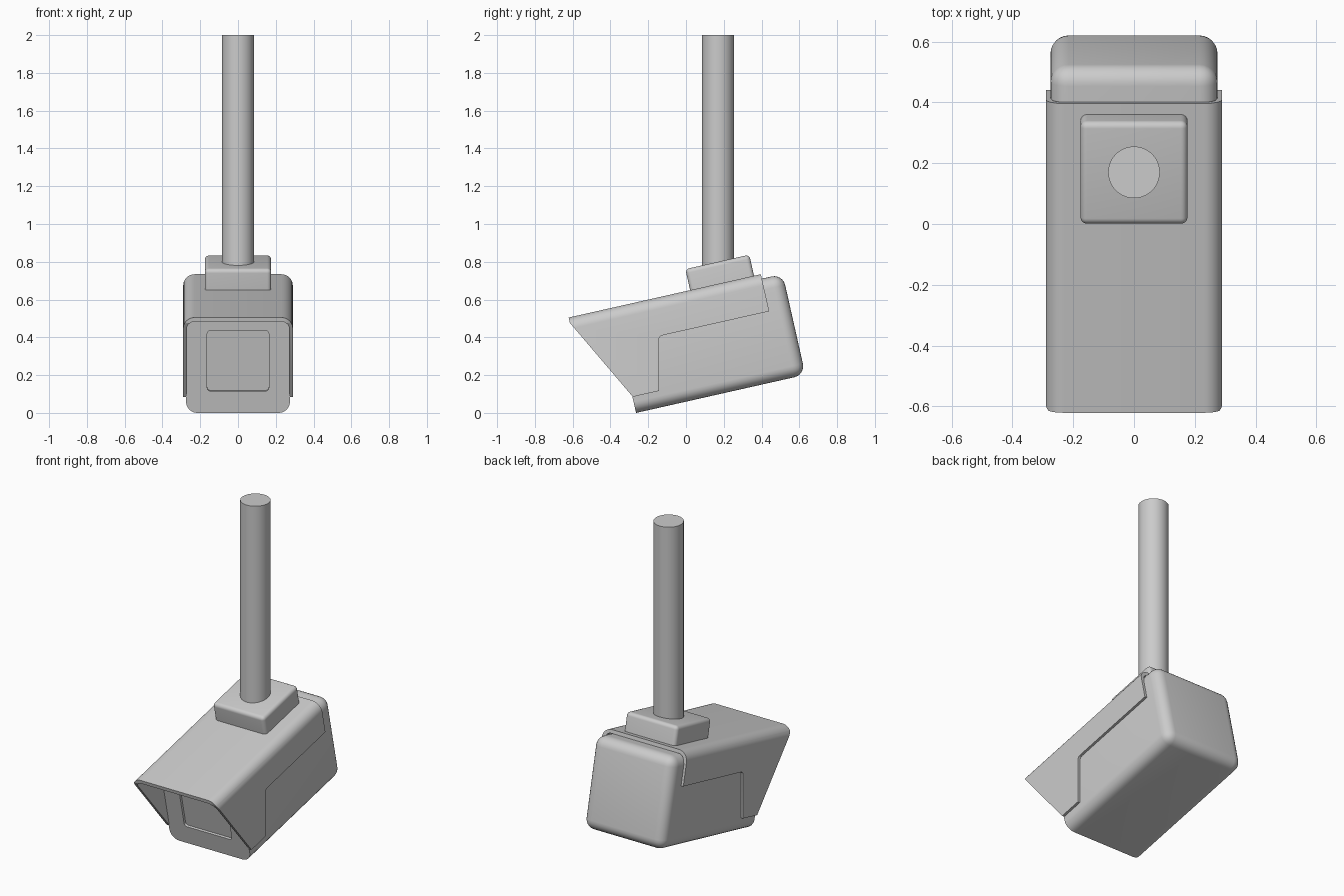
import bpy, bmesh
from math import radians, sin, cos, pi
from mathutils import Vector

if "Cube" in bpy.data.objects:
    bpy.data.objects.remove(bpy.data.objects["Cube"])

TILT = radians(12.7)   # the camera head leans nose-down about x


def finish(name, bm, tilt=True):
    bmesh.ops.recalc_face_normals(bm, faces=bm.faces)
    me = bpy.data.meshes.new(name)
    bm.to_mesh(me)
    bm.free()
    ob = bpy.data.objects.new(name, me)
    bpy.context.collection.objects.link(ob)
    if tilt:
        ob.rotation_euler.x = TILT
    return ob


def box(lo, hi):
    bm = bmesh.new()
    bmesh.ops.create_cube(bm, size=1)
    for v in bm.verts:
        v.co = Vector([lo[i] + (v.co[i] + 0.5) * (hi[i] - lo[i]) for i in range(3)])
    return bm


def bevel(bm, radius, keep):
    edges = [e for e in bm.edges if keep(e)]
    bmesh.ops.bevel(bm, geom=edges, offset=radius, offset_type='OFFSET',
                    segments=6, profile=0.5, affect='EDGES')


def prism(points, direction):
    bm = bmesh.new()
    face = bm.faces.new([bm.verts.new(p) for p in points])
    ext = bmesh.ops.extrude_face_region(bm, geom=[face])
    moved = [g for g in ext['geom'] if isinstance(g, bmesh.types.BMVert)]
    bmesh.ops.translate(bm, vec=direction, verts=moved)
    return bm


def boolean(ob, cutter, op):
    bpy.context.view_layer.update()
    m = ob.modifiers.new(op, 'BOOLEAN')
    m.operation, m.object, m.solver = op, cutter, 'EXACT'
    bpy.context.view_layer.objects.active = ob
    bpy.ops.object.modifier_apply(modifier=m.name)
    bpy.data.objects.remove(cutter)


def arch(half, top, bottom, r, steps=8):
    """Upside-down U outline as (x, z), from right foot to left foot."""
    right = [(half, bottom)]
    for i in range(steps + 1):
        a = pi / 2 * i / steps
        right.append((half - r + r * cos(a), top - r + r * sin(a)))
    return right + [(-x, z) for x, z in reversed(right)]


# camera body: rounded box with a sharp front rim
FRONT = -0.258
bm = box((-0.275, FRONT, 0.058), (0.275, 0.661, 0.605))
bevel(bm, 0.06, lambda e: not all(abs(v.co.y - FRONT) < 1e-4 for v in e.verts))
body = finish("camera_body", bm)

# recessed lens window
bm = box((-0.163, FRONT - 0.05, 0.176), (0.163, FRONT + 0.015, 0.506))
bevel(bm, 0.018, lambda e: abs(e.verts[0].co.y - e.verts[1].co.y) > 0.01)
boolean(body, finish("window_cutter", bm), 'DIFFERENCE')

# sun shroud: U-shaped shell trimmed to its side outline
section = arch(0.29, 0.629, 0.05, 0.06) + arch(0.271, 0.607, 0.05, 0.042)[::-1]
shroud = finish("sun_shroud", prism([(x, -0.6, z) for x, z in section], (0, 1.3, 0)))
outline = [(-0.495, 0.7), (-0.495, 0.6), (-0.256, 0.145), (-0.115, 0.145),
           (-0.057, 0.405), (-0.052, 0.418), (-0.042, 0.426), (-0.028, 0.428),
           (0.548, 0.428), (0.548, 0.7)]
bm = prism([(-0.5, y, z) for y, z in outline], (1, 0, 0))
boolean(shroud, finish("shroud_cutter", bm), 'INTERSECT')

# mounting block on top of the shroud
bm = box((-0.176, 0.164, 0.615), (0.176, 0.511, 0.743))
bevel(bm, 0.022, lambda e: not all(v.co.z < 0.62 for v in e.verts))
block = finish("mount_block", bm)

# vertical pole
bm = bmesh.new()
bmesh.ops.create_cone(bm, cap_ends=True, segments=48, radius1=0.085,
                      radius2=0.085, depth=1.28)
pole = finish("pole", bm, tilt=False)
pole.location = (0, 0.17, 1.36)

# smooth shading with crisp edges
bpy.ops.object.select_all(action='DESELECT')
for ob in (body, shroud, block, pole):
    ob.select_set(True)
bpy.context.view_layer.objects.active = body
bpy.ops.object.shade_smooth_by_angle(angle=radians(30))
